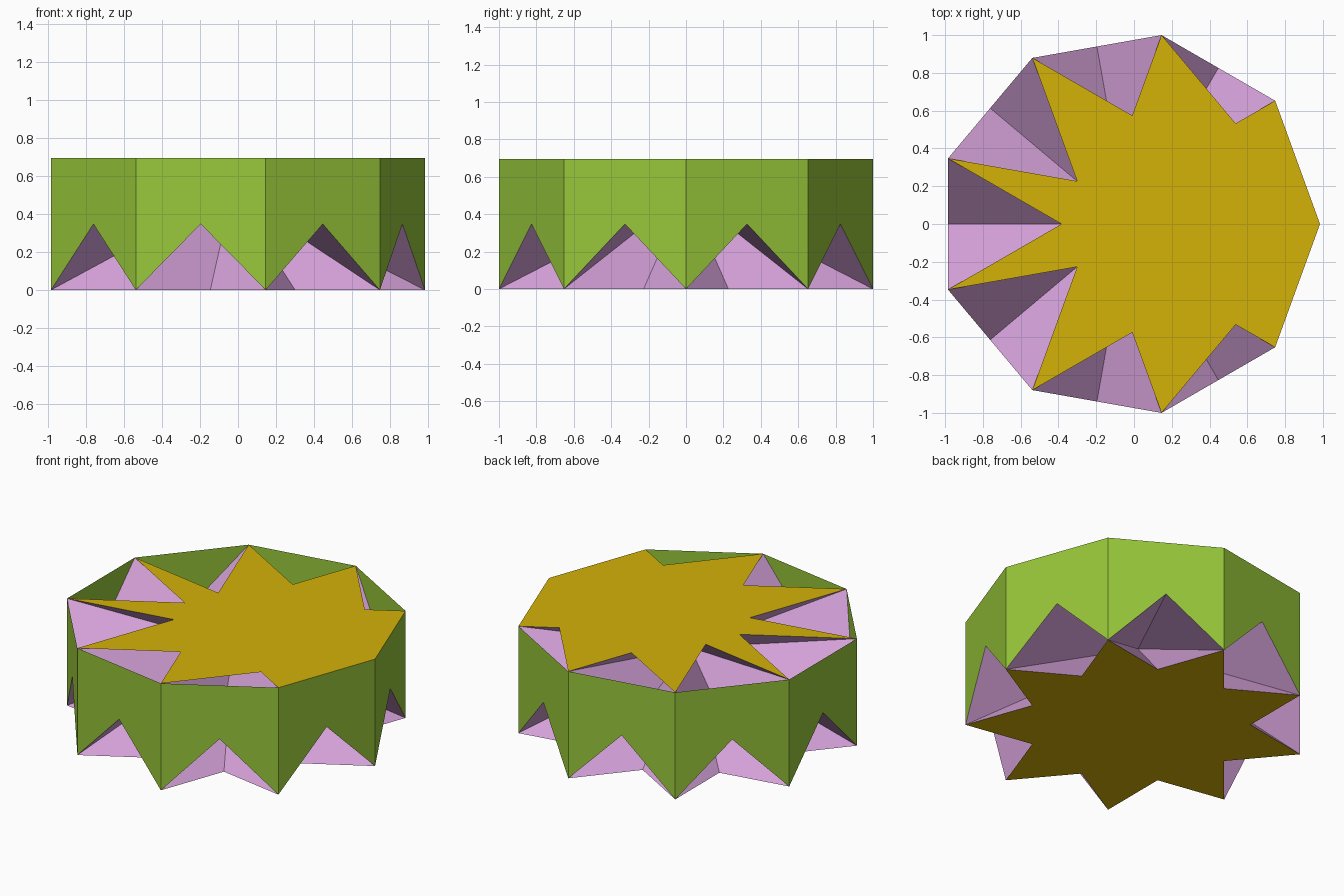
import bpy
from math import sin, cos, radians
from mathutils import Vector
from mathutils.geometry import intersect_line_line_2d

if "Cube" in bpy.data.objects:
    bpy.data.objects.remove(bpy.data.objects["Cube"])

N = 9
STEP = 360 / N
R = 1 / sin(radians(80))                 # nonagon radius for a width of 2
SHIFT = -R * (1 - cos(radians(20))) / 2  # centres the odd-sided shape on x
H = 2 * R * sin(radians(20))             # side panels are square


def polar(steps, r=R):
    a = radians(STEP * steps)
    return Vector((SHIFT + r * cos(a), r * sin(a)))


def low(i):
    return (*polar(i), 0)


def high(i):
    return (*polar(i), H)


def material(name, rgb):
    mat = bpy.data.materials.new(name)
    mat.diffuse_color = (*[(c / 255) ** 2.2 for c in rgb], 1)
    mat.use_nodes = True
    mat.node_tree.nodes["Principled BSDF"].inputs["Base Color"].default_value = mat.diffuse_color
    return mat


def build(name, polygons, mat):
    verts, faces = [], []
    for poly in polygons:
        faces.append(range(len(verts), len(verts) + len(poly)))
        verts += poly
    mesh = bpy.data.meshes.new(name)
    mesh.from_pydata(verts, [], [list(f) for f in faces])
    mesh.materials.append(mat)
    obj = bpy.data.objects.new(name, mesh)
    bpy.context.collection.objects.link(obj)


gold = material("gold", (210, 176, 15))
green = material("leaf green", (150, 197, 60))
pink = material("orchid pink", (212, 160, 216))

# Side panels: squares with a triangular notch rising to half height
panels = []
for i in range(N):
    peak = (*polar(i + 0.5, R * cos(radians(20))), H / 2)
    panels.append([low(i), peak, low(i + 1), high(i + 1), high(i)])
build("side_panels", panels, green)

# Crossing inner trapezoids, from three-step chords below to five-step chords above
build("inner_trapezoids",
      [[low(i), low(i + 3), high(i + 4), high(i - 1)] for i in range(N)], pink)

# Bottom star: regular nine-pointed outline
inner = R * cos(radians(60)) / cos(radians(40))
bottom = []
for i in range(N):
    bottom += [low(i), (*polar(i + 0.5, inner), 0)]
build("bottom_star", [bottom[::-1]], gold)


# Top star: notch tips are chord crossings, mirrored front to back
def tip(i):
    p = intersect_line_line_2d(polar(i), polar(i + 4),
                               polar(i + 1), polar(max(0, i - 3)))
    return (p.x, p.y, H)


top = [high(0)]
for i in range(1, N):
    top.append(high(i))
    if i <= 4:
        top.append(tip(i))
    elif i < 8:
        x, y, z = tip(8 - i)
        top.append((x, -y, z))
build("top_star", [top], gold)
